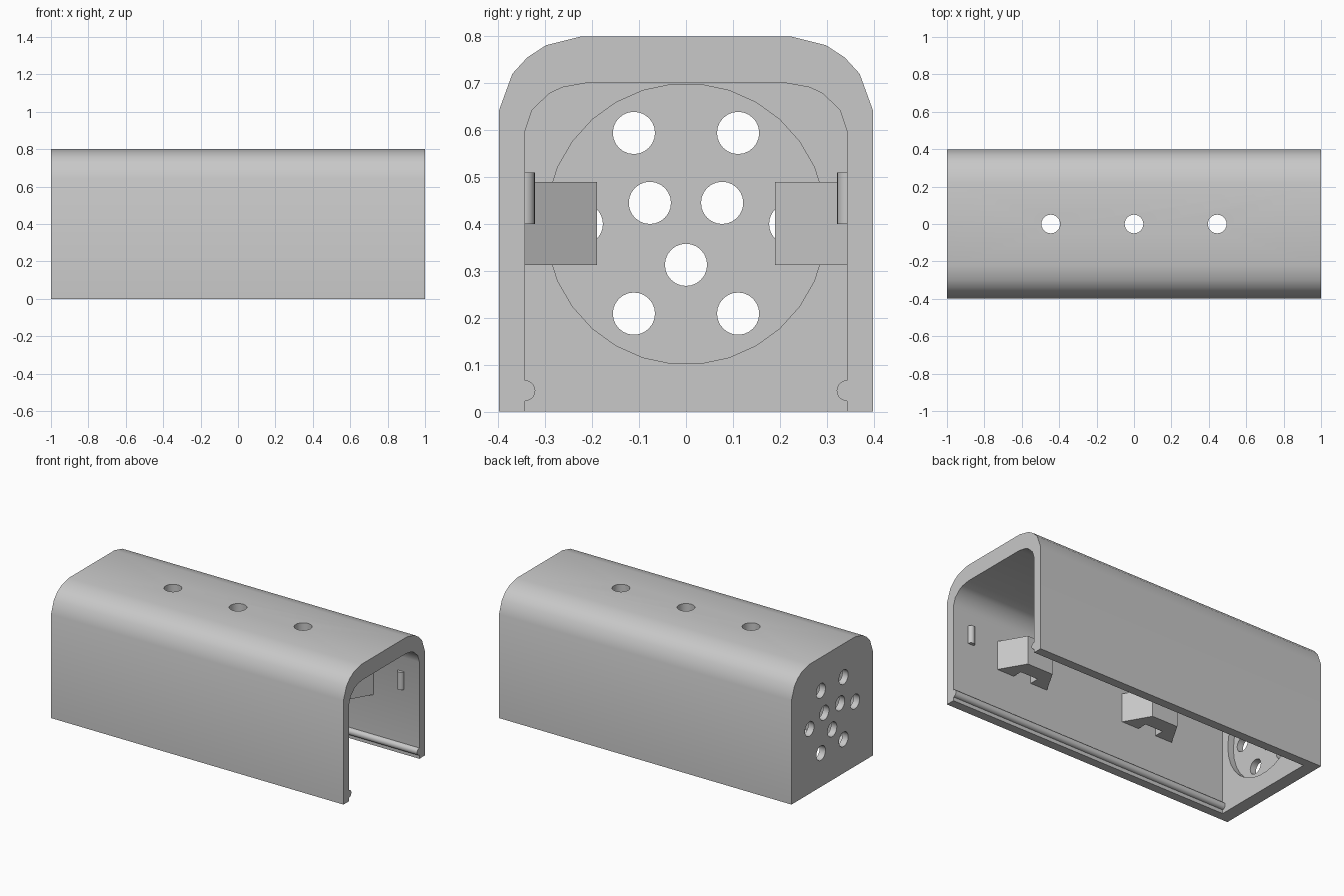
import bpy, bmesh, math
from mathutils import Vector

cube = bpy.data.objects.get("Cube")
if cube:
    bpy.data.objects.remove(cube, do_unlink=True)

grey = bpy.data.materials.new("light_grey")
grey.use_nodes = True
COLOUR = (0.58, 0.58, 0.58, 1)
grey.diffuse_color = COLOUR
grey.node_tree.nodes["Principled BSDF"].inputs["Base Color"].default_value = COLOUR


def prism(name, outline, axis, start, end):
    """Extrude a 2D outline along x (outline is y, z) or along z (outline is x, y)."""
    bm = bmesh.new()
    place = (lambda u, v: (start, u, v)) if axis == "x" else (lambda u, v: (u, v, start))
    face = bm.faces.new([bm.verts.new(place(u, v)) for u, v in outline])
    out = bmesh.ops.extrude_face_region(bm, geom=[face])
    step = Vector((end - start, 0, 0)) if axis == "x" else Vector((0, 0, end - start))
    moved = [g for g in out["geom"] if isinstance(g, bmesh.types.BMVert)]
    bmesh.ops.translate(bm, verts=moved, vec=step)
    bmesh.ops.recalc_face_normals(bm, faces=bm.faces)
    mesh = bpy.data.meshes.new(name)
    bm.to_mesh(mesh)
    bm.free()
    mesh.materials.append(grey)
    obj = bpy.data.objects.new(name, mesh)
    bpy.context.collection.objects.link(obj)
    return obj


def circle(u, v, r, sides=24):
    turn = 2 * math.pi / sides
    return [(u + r * math.cos(i * turn), v + r * math.sin(i * turn)) for i in range(sides)]


def arch(half, bottom):
    """Mirror a right-hand shoulder outline into a closed arch."""
    side = [(half[0][0], bottom)] + half
    return side + [(-y, z) for y, z in reversed(side)]


def smooth(obj):
    bpy.ops.object.select_all(action="DESELECT")
    obj.select_set(True)
    bpy.context.view_layer.objects.active = obj
    bpy.ops.object.shade_smooth_by_angle(angle=math.radians(32))


# Outer body and the tools that hollow and pierce it
OUTER = [(.398, .643), (.37, .72), (.338, .755), (.298, .781), (.222, .8)]
INNER = [(.343, .598), (.328, .643), (.291, .678), (.264, .691), (.215, .7)]
WALL = -0.92
housing = prism("housing", arch(OUTER, 0), "x", -1, 1)
cutters = [prism("cavity_cutter", arch(INNER, -.1), "x", WALL, 1.1),
           prism("recess_cutter", circle(0, .4, .299, 30), "x", WALL - .04, WALL + .02)]

# Vent holes in the end wall
vents = [(0, .313)]
for y, z in [(.111, .594), (.077, .445), (.222, .4), (.111, .209)]:
    vents += [(y, z), (-y, z)]
for y, z in vents:
    cutters.append(prism("vent_cutter", circle(y, z, .045), "x", -1.1, WALL + .05))

# Holes along the top
for x in (-.445, 0, .445):
    cutters.append(prism("top_hole_cutter", circle(x, 0, .05), "z", .6, .9))

for tool in cutters:
    tool.hide_render = True
    mod = housing.modifiers.new("cut", "BOOLEAN")
    mod.operation = "DIFFERENCE"
    mod.solver = "EXACT"
    mod.object = tool

# Bake the cuts and discard the tools
graph = bpy.context.evaluated_depsgraph_get()
baked = bpy.data.meshes.new_from_object(housing.evaluated_get(graph))
housing.modifiers.clear()
housing.data = baked
for tool in cutters:
    bpy.data.objects.remove(tool, do_unlink=True)
smooth(housing)

# Fittings on both inner walls
FACE = .343
for side, s in (("left", 1), ("right", -1)):
    wall = "back" if s > 0 else "front"
    # Long snap rail near the open bottom
    smooth(prism(wall + "_snap_rail", circle(s * FACE, .045, .022, 20), "x", WALL - .01, 1))
    # Short upright ridge near the open end
    smooth(prism(wall + "_ridge", circle(.875, s * FACE, .021, 20), "z", .4, .51))
    # Wedge-shaped clips, notched where they meet the wall
    for n, x in enumerate((.51, -.38)):
        half = [(.088, .19), (.178, FACE + .002), (.06, FACE + .002), (.06, FACE - .06)]
        outline = half + [(-u, v) for u, v in reversed(half)]
        prism(f"{wall}_clip_{n + 1}", [(x + u, s * v) for u, v in outline], "z", .313, .49)
